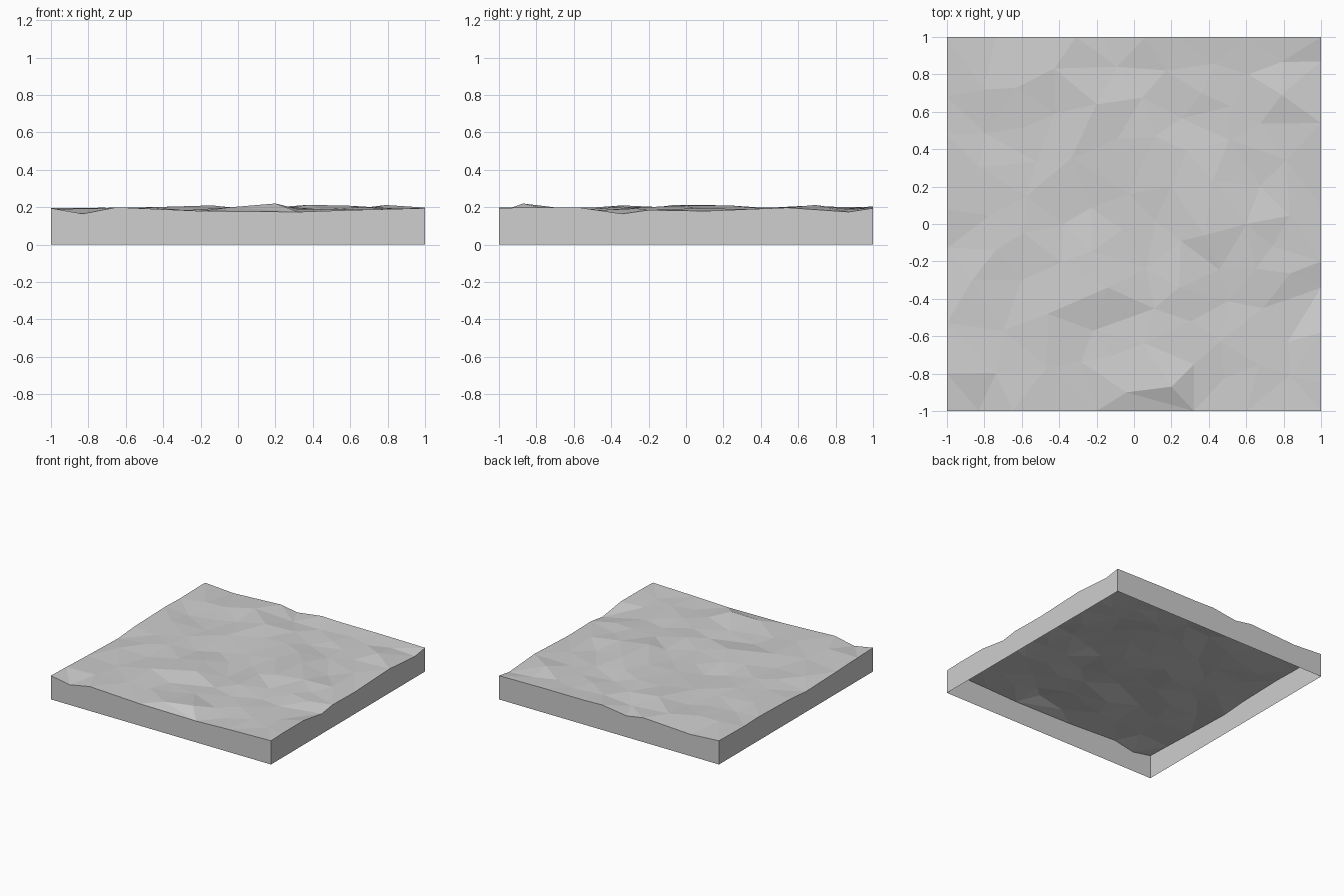
import bpy
import bmesh
import random
from mathutils import Vector
from mathutils.geometry import delaunay_2d_cdt

random.seed(7)
GROUND = 0.19      # mean ground height
SPACING = 0.17     # closest distance between ground points

cube = bpy.data.objects.get("Cube")
if cube:
    bpy.data.objects.remove(cube, do_unlink=True)


def make_material(name, colour):
    material = bpy.data.materials.new(name)
    material.use_nodes = True
    material.diffuse_color = colour
    material.node_tree.nodes["Principled BSDF"].inputs["Base Color"].default_value = colour
    return material


stone_grey = make_material("stone grey", (0.62, 0.62, 0.62, 1.0))

# Rim profiles: position along each side and its height
front_rim = [(-.83, .165), (-.65, .2), (-.2, .18), (.32, .175), (.6, .185)]
back_rim = [(-.74, .178), (-.31, .2), (-.16, .175), (.06, .205), (.23, .2), (.6, .2)]
right_rim = [(-.85, .2), (-.58, .2), (-.34, .165), (-.2, .185), (.1, .18),
             (.54, .198), (.87, .175)]
left_rim = [(-.8, .19), (-.53, .18), (-.13, .168), (.08, .185), (.48, .195), (.68, .19)]

points = [Vector((x, y, 0.195)) for x in (-1, 1) for y in (-1, 1)]
points += [Vector((t, -1, z)) for t, z in front_rim]
points += [Vector((t, 1, z)) for t, z in back_rim]
points += [Vector((1, t, z)) for t, z in right_rim]
points += [Vector((-1, t, z)) for t, z in left_rim]

# Main crests and hollows of the ground
landmarks = [
    (.2, -.87, .22), (-.04, -.9, .2), (.32, -.75, .19), (-.46, -.48, .2),
    (-.14, -.34, .21), (.24, -.34, .203), (-.22, -.57, .18), (.38, -.06, .213),
    (.25, -.09, .195), (.42, .23, .21), (.2, .2, .2), (.6, 0, .208),
    (.74, -.12, .19), (.65, -.24, .2), (.69, -.45, .185), (.79, .69, .212),
    (.36, .7, .195), (-.2, .64, .208), (-.09, .84, .18), (-.6, -.3, .187),
    (-.7, -.57, .19),
]
points += [Vector(p) for p in landmarks]

# Scattered points fill the gaps between the landmarks
for attempt in range(3000):
    spot = Vector((random.uniform(-.9, .9), random.uniform(-.9, .9)))
    if all((spot - p.xy).length > SPACING for p in points):
        points.append(Vector((*spot, GROUND + random.uniform(-.012, .012))))

# Triangulated ground
flat, edges, faces, origins, *rest = delaunay_2d_cdt(
    [p.xy for p in points], [], [], 0, 1e-5)
bm = bmesh.new()
verts = [bm.verts.new((*v, points[origin[0]].z)) for v, origin in zip(flat, origins)]
for face in faces:
    bm.faces.new([verts[i] for i in face])

# Side walls drop from the rim, leaving the underside open
rim = [edge for edge in bm.edges if edge.is_boundary]
walls = bmesh.ops.extrude_edge_only(bm, edges=rim)["geom"]
for item in walls:
    if isinstance(item, bmesh.types.BMVert):
        item.co.z = 0
bmesh.ops.recalc_face_normals(bm, faces=bm.faces)
bm.normal_update()
if sum(f.normal.z for f in bm.faces) < 0:
    bmesh.ops.reverse_faces(bm, faces=bm.faces)

mesh = bpy.data.meshes.new("terrain_tile")
bm.to_mesh(mesh)
bm.free()
mesh.materials.append(stone_grey)
tile = bpy.data.objects.new("terrain_tile", mesh)
bpy.context.collection.objects.link(tile)
